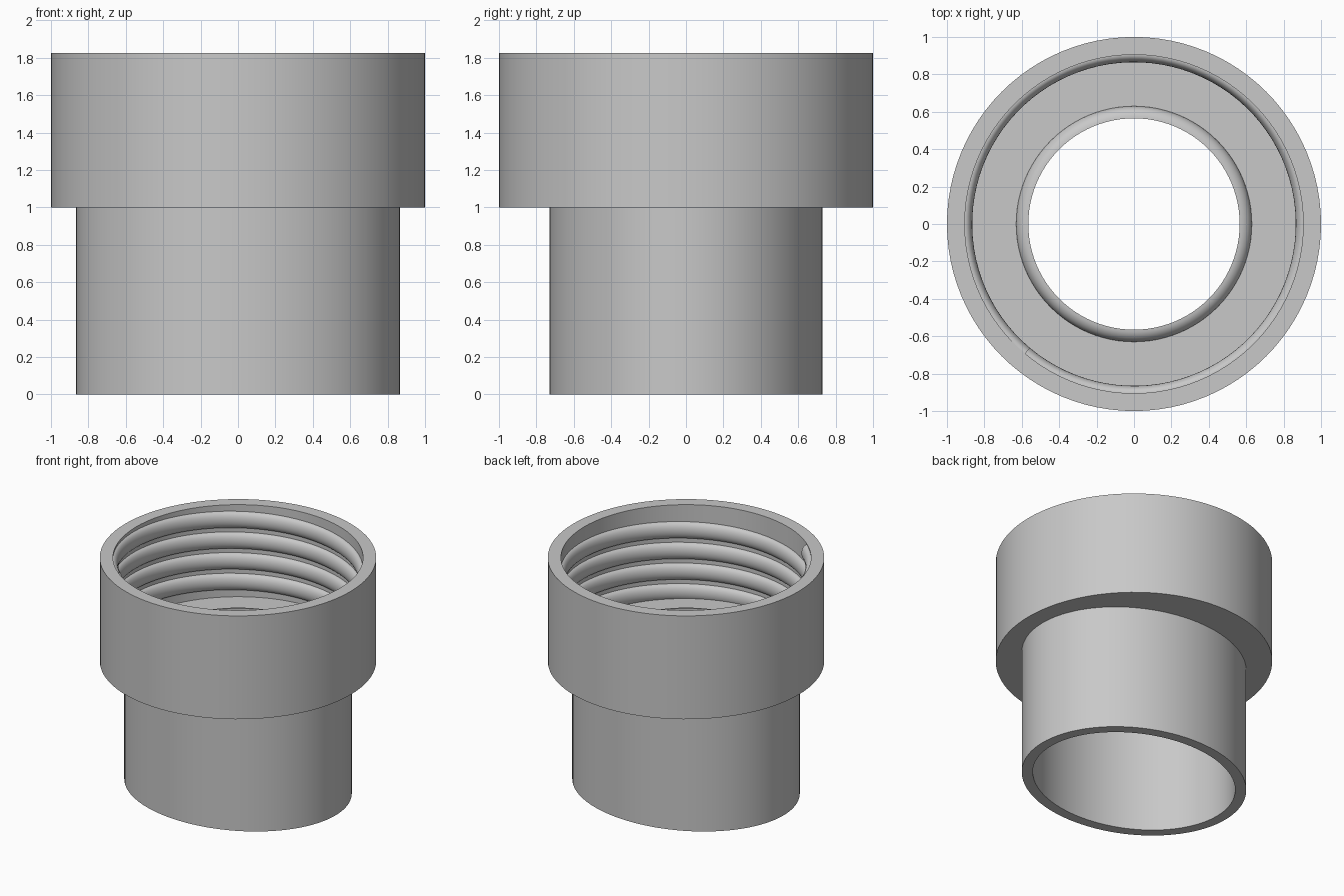
import bpy
import bmesh
from math import sin, cos, pi, radians

cube = bpy.data.objects.get("Cube")
if cube:
    bpy.data.objects.remove(cube, do_unlink=True)

SEGMENTS = 96
BORE = 0.905        # inner radius of the threaded collar
FLOOR = 1.09        # height of the collar floor
LIP = 0.065         # radius of the rounded sealing lip

grey = bpy.data.materials.new("plain grey")
grey.use_nodes = True
colour = (0.58, 0.58, 0.58, 1)
grey.diffuse_color = colour
grey.node_tree.nodes["Principled BSDF"].inputs["Base Color"].default_value = colour


def skin(name, rings, closed):
    """Join successive closed rings of points into a smooth-shaded solid."""
    bm = bmesh.new()
    loops = [[bm.verts.new(p) for p in ring] for ring in rings]
    pairs = list(zip(loops, loops[1:]))
    if closed:
        pairs.append((loops[-1], loops[0]))
    else:
        bm.faces.new(loops[0])
        bm.faces.new(loops[-1])
    for a, b in pairs:
        for i in range(len(a)):
            j = (i + 1) % len(a)
            bm.faces.new((a[i], a[j], b[j], b[i]))
    bmesh.ops.recalc_face_normals(bm, faces=bm.faces[:])
    mesh = bpy.data.meshes.new(name)
    bm.to_mesh(mesh)
    bm.free()
    mesh.materials.append(grey)
    obj = bpy.data.objects.new(name, mesh)
    bpy.context.collection.objects.link(obj)
    bpy.ops.object.select_all(action='DESELECT')
    obj.select_set(True)
    bpy.context.view_layer.objects.active = obj
    bpy.ops.object.shade_smooth_by_angle(angle=radians(40))
    return obj


def oval(rx, ry, z):
    turns = [2 * pi * i / SEGMENTS for i in range(SEGMENTS)]
    return [(rx * cos(t), ry * sin(t), z) for t in turns]


# Adapter body: oval tube, round collar, floor with rounded lip, bore
hole = 0.565
profile = [(0.865, 0.73, 0), (0.865, 0.73, 1), (1, 1, 1), (1, 1, 1.825),
           (BORE, BORE, 1.825), (BORE, BORE, FLOOR)]
for k in range(9):
    t = pi / 2 * k / 8
    r = hole + LIP * cos(t)
    profile.append((r, r, FLOOR + LIP * sin(t)))
profile += [(hole, hole, 1), (0.785, 0.65, 1), (0.785, 0.65, 0)]
skin("adapter_body", [oval(*p) for p in profile], True)

# Internal screw thread: half-round ridge climbing the collar bore
PITCH, TURNS, TOP = 0.165, 4, 1.755
steps = TURNS * SEGMENTS
ridge = []
for s in range(steps + 1):
    back = s / SEGMENTS
    a = radians(230) - 2 * pi * back
    z = TOP - PITCH * back
    section = [(BORE + 0.01, z - 0.065)]
    for k in range(13):
        t = pi * k / 12
        section.append((BORE - 0.04 * sin(t), z - 0.065 * cos(t)))
    section.append((BORE + 0.01, z + 0.065))
    ridge.append([(r * cos(a), r * sin(a), h) for r, h in section])
skin("screw_thread", ridge, False)
